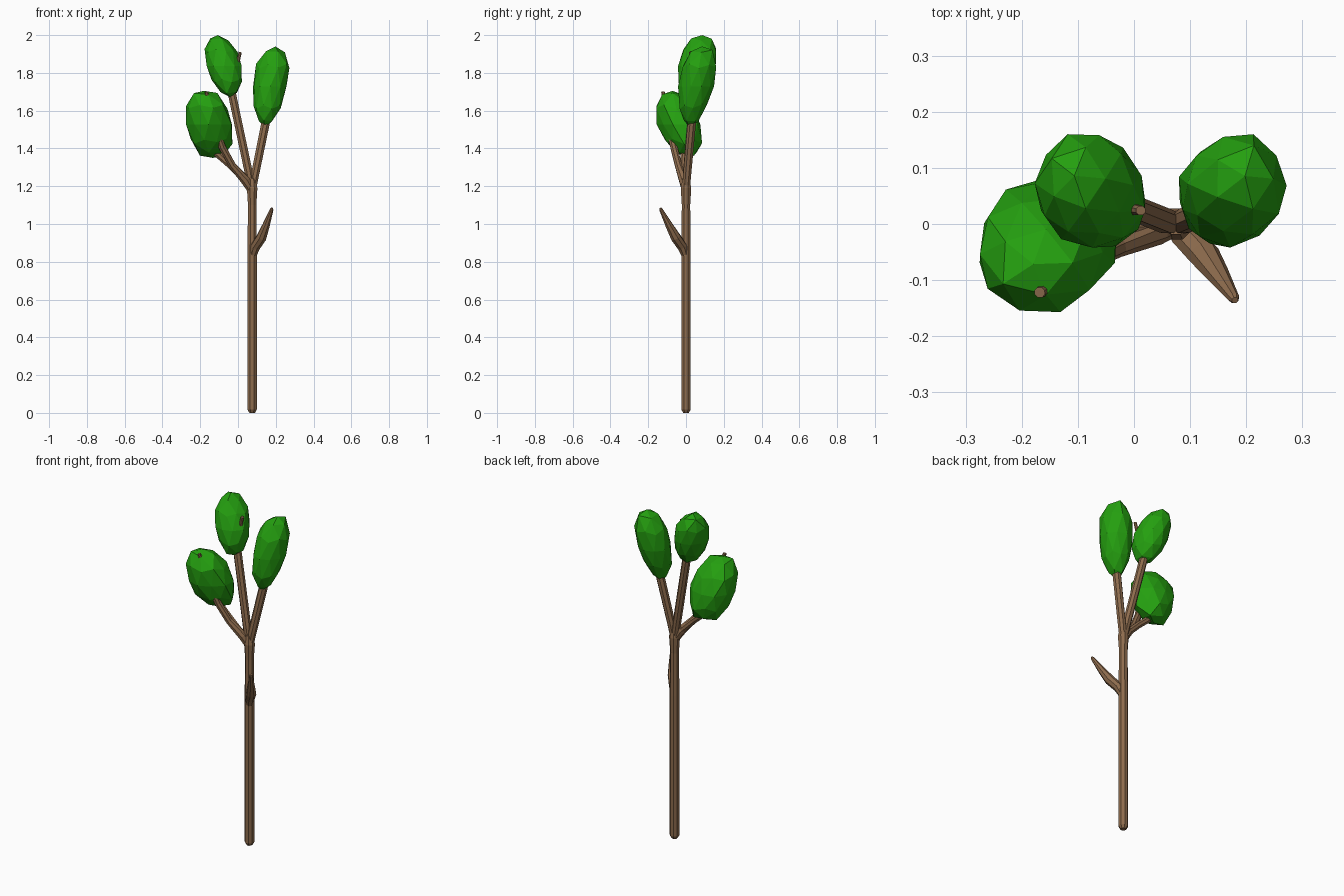
import bpy, bmesh, math, random
from mathutils import Vector

cube = bpy.data.objects.get("Cube")
if cube:
    bpy.data.objects.remove(cube, do_unlink=True)

random.seed(4)


def make_material(name, color):
    mat = bpy.data.materials.new(name)
    mat.use_nodes = True
    mat.diffuse_color = color
    bsdf = next(n for n in mat.node_tree.nodes if n.type == 'BSDF_PRINCIPLED')
    bsdf.inputs["Base Color"].default_value = color
    bsdf.inputs["Roughness"].default_value = 0.9
    return mat


bark = make_material("bark brown", (0.27, 0.15, 0.075, 1))
leaf = make_material("leaf green", (0.018, 0.35, 0.005, 1))


def finish(bm, name, mat):
    bmesh.ops.recalc_face_normals(bm, faces=bm.faces)
    mesh = bpy.data.meshes.new(name)
    bm.to_mesh(mesh)
    bm.free()
    mesh.materials.append(mat)
    obj = bpy.data.objects.new(name, mesh)
    bpy.context.collection.objects.link(obj)
    return obj


def limb(name, path, sides=8):
    """Flat-sided tube through (x, y, z, radius) points."""
    bm = bmesh.new()
    points = [Vector(p[:3]) for p in path]
    rings = []
    for i, p in enumerate(points):
        along = points[min(i + 1, len(points) - 1)] - points[max(i - 1, 0)]
        turn = Vector((0, 0, 1)).rotation_difference(along.normalized())
        ring = []
        for k in range(sides):
            a = math.tau * (k + 0.5) / sides
            ring.append(bm.verts.new(p + turn @ Vector((math.cos(a), math.sin(a), 0)) * path[i][3]))
        rings.append(ring)
    for low, high in zip(rings, rings[1:]):
        for k in range(sides):
            n = (k + 1) % sides
            bm.faces.new((low[k], low[n], high[n], high[k]))
    bm.faces.new(rings[0][::-1])
    bm.faces.new(rings[-1])
    return finish(bm, name, bark)


def foliage(name, low, high, lean, taper, jitter):
    """Faceted leaning blob fitted to the box from low to high."""
    bm = bmesh.new()
    bmesh.ops.create_icosphere(bm, subdivisions=2, radius=1)
    for v in bm.verts:
        v.co *= 1 + random.uniform(-jitter, jitter)
        width = 1 + taper * v.co.z
        v.co.x = v.co.x * width + lean[0] * v.co.z
        v.co.y = v.co.y * width + lean[1] * v.co.z
    for axis in range(3):
        vals = [v.co[axis] for v in bm.verts]
        small, big = min(vals), max(vals)
        for v in bm.verts:
            t = (v.co[axis] - small) / (big - small)
            v.co[axis] = low[axis] + t * (high[axis] - low[axis])
    return finish(bm, name, leaf)


# Trunk with a rounded foot
limb("trunk", [(0.075, 0, 0, 0.016), (0.075, 0, 0.018, 0.027),
               (0.075, 0, 0.85, 0.027), (0.075, 0, 1.1, 0.024),
               (0.075, 0, 1.19, 0.03), (0.075, 0, 1.24, 0.02)])

# Bare side stub
limb("side_stub", [(0.075, 0, 0.82, 0.018), (0.092, -0.02, 0.88, 0.027),
                   (0.125, -0.055, 0.93, 0.028), (0.148, -0.088, 0.99, 0.021),
                   (0.178, -0.132, 1.075, 0.01), (0.18, -0.136, 1.085, 0.006)])

# Low forked branch
limb("low_branch", [(0.075, 0, 1.17, 0.02), (0.04, -0.012, 1.23, 0.026),
                    (-0.03, -0.04, 1.31, 0.02), (-0.085, -0.065, 1.41, 0.02),
                    (-0.13, -0.1, 1.55, 0.015), (-0.168, -0.122, 1.7, 0.01)])
limb("low_branch_fork", [(0.04, -0.01, 1.23, 0.02), (-0.04, -0.015, 1.31, 0.019),
                         (-0.12, -0.01, 1.38, 0.02), (-0.16, -0.01, 1.48, 0.012)])

# Middle branch with its twig
limb("middle_branch", [(0.075, 0, 1.17, 0.02), (0.055, 0.006, 1.28, 0.023),
                       (-0.03, 0.04, 1.68, 0.023), (-0.06, 0.05, 1.8, 0.012)])
limb("middle_twig", [(-0.03, 0.035, 1.68, 0.018), (-0.015, 0.028, 1.8, 0.012),
                     (0.012, 0.024, 1.91, 0.009)])

# Left branch
limb("left_branch", [(0.075, 0, 1.17, 0.02), (0.09, 0.006, 1.26, 0.023),
                     (0.145, 0.03, 1.53, 0.024), (0.17, 0.05, 1.7, 0.012)])

# Leaf clusters
foliage("low_foliage", (-0.275, -0.157, 1.35), (-0.03, 0.085, 1.705), (-0.2, -0.35), 0, 0.08)
foliage("middle_foliage", (-0.177, -0.042, 1.67), (0.02, 0.16, 2.0), (-0.35, 0.3), 0.05, 0.04)
foliage("left_foliage", (0.08, -0.042, 1.51), (0.272, 0.16, 1.94), (0.3, 0.35), 0.2, 0.04)
